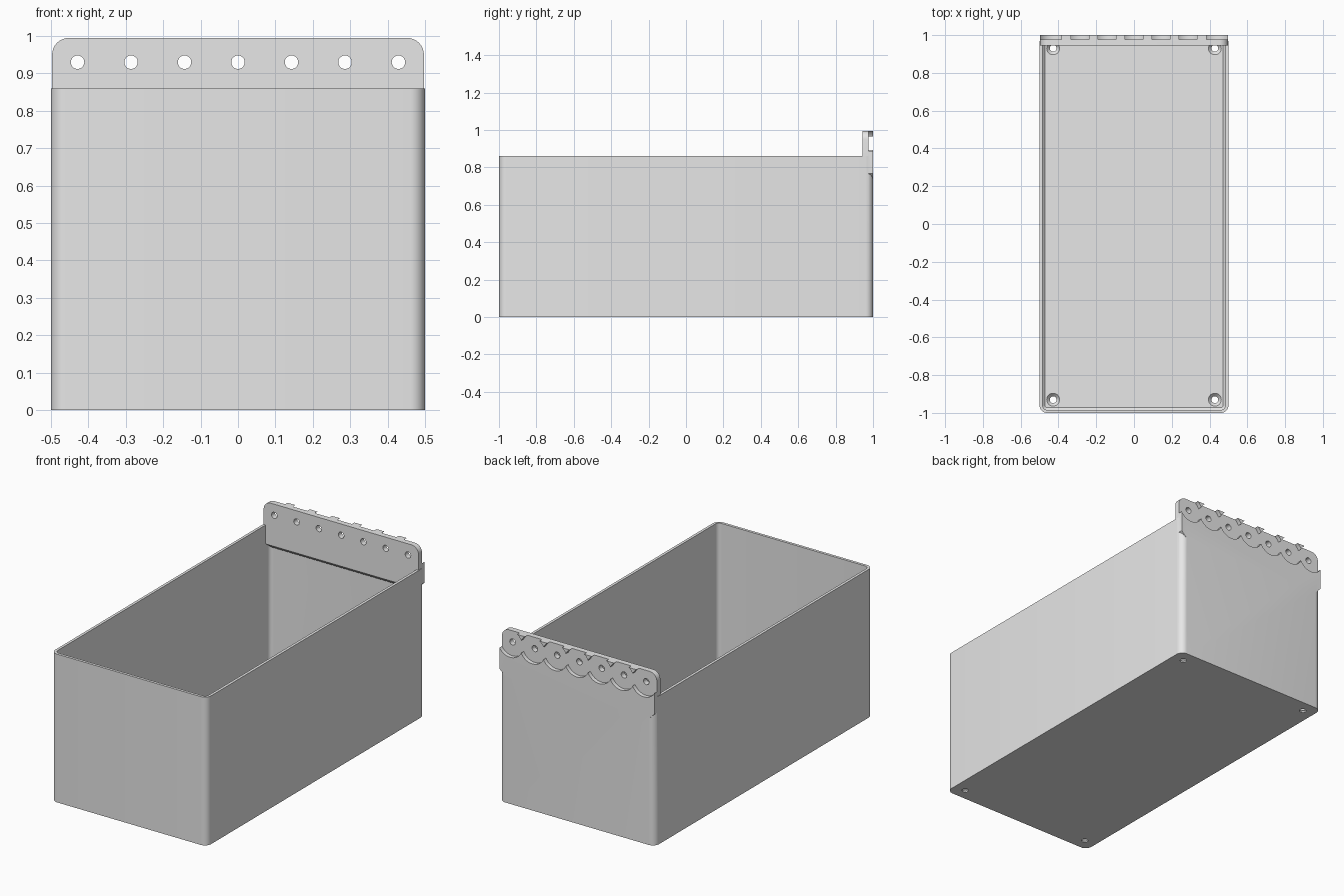
import bpy, bmesh
from math import sin, cos, pi
from mathutils import Vector

if "Cube" in bpy.data.objects:
    bpy.data.objects.remove(bpy.data.objects["Cube"])

grey = bpy.data.materials.new("light_grey_plastic")
grey.use_nodes = True
grey.diffuse_color = (0.8, 0.8, 0.8, 1)
grey.node_tree.nodes["Principled BSDF"].inputs["Base Color"].default_value = (0.8, 0.8, 0.8, 1)

HEIGHT, WALL, CORNER = 0.86, 0.016, 0.04
FLOOR = 0.025


def make(name, bm):
    bmesh.ops.recalc_face_normals(bm, faces=bm.faces)
    mesh = bpy.data.meshes.new(name)
    bm.to_mesh(mesh)
    bm.free()
    mesh.materials.append(grey)
    obj = bpy.data.objects.new(name, mesh)
    bpy.context.collection.objects.link(obj)
    return obj


def arc(cx, cy, r, start, end, n=8):
    return [(cx + r * cos(start + (end - start) * i / n),
             cy + r * sin(start + (end - start) * i / n)) for i in range(n + 1)]


def rounded_ring(bm, inset, z):
    """Rounded rectangle following the bin outline, moved inward."""
    x, y, r = 0.5 - CORNER, 1 - CORNER, max(CORNER - inset, 0.008)
    x, y = 0.5 - inset - r, 1 - inset - r
    pts = []
    for k, (sx, sy) in enumerate([(1, 1), (-1, 1), (-1, -1), (1, -1)]):
        pts += arc(sx * x, sy * y, r, k * pi / 2, (k + 1) * pi / 2)
    return [bm.verts.new((px, py, z)) for px, py in pts]


def lathe(name, profile, origin, axis, n=40):
    """Closed round solid; profile holds (radius, distance along the axis)."""
    bm = bmesh.new()
    turn = Vector((0, 0, 1)).rotation_difference(Vector(axis))
    rings = [[bm.verts.new(Vector(origin) + turn @ Vector((px, py, h)))
              for px, py in arc(0, 0, r, 0, 2 * pi, n)[:-1]] for r, h in profile]
    skin(bm, rings)
    return make(name, bm)


def skin(bm, rings):
    for a, b in zip(rings, rings[1:]):
        for i in range(len(a)):
            j = (i + 1) % len(a)
            bm.faces.new((a[i], a[j], b[j], b[i]))
    bm.faces.new(rings[0])
    bm.faces.new(rings[-1])


def combine(obj, tool, operation):
    tool.hide_render = True
    mod = obj.modifiers.new(operation.lower(), "BOOLEAN")
    mod.operation, mod.solver, mod.object = operation, "EXACT", tool
    bpy.context.view_layer.objects.active = obj
    bpy.ops.object.modifier_apply(modifier=mod.name)
    bpy.data.objects.remove(tool)


# Open bin with thin walls and a small chamfer around the inner floor
bm = bmesh.new()
skin(bm, [rounded_ring(bm, 0, 0), rounded_ring(bm, 0, HEIGHT),
          rounded_ring(bm, WALL, HEIGHT), rounded_ring(bm, WALL, FLOOR + 0.012),
          rounded_ring(bm, WALL + 0.012, FLOOR)])
storage_bin = make("storage_bin", bm)

# Mounting plate: rounded top, chamfered lower corners
bm = bmesh.new()
half, top, r = 0.497, 0.995, 0.045
right = [(0.46, 0.73), (half, 0.767)] + arc(half - r, top - r, r, 0, pi / 2)
outline = right + [(-x, z) for x, z in reversed(right)]
skin(bm, [[bm.verts.new((x, y, z)) for x, z in outline] for y in (0.945, 1.0)])
# Sloped underside where the plate meets the inner wall
cut = bmesh.ops.bisect_plane(bm, geom=bm.verts[:] + bm.edges[:] + bm.faces[:],
                             plane_co=(0, 0.945, 0.75), plane_no=(0, -1, -1),
                             clear_outer=True)
bmesh.ops.holes_fill(bm, edges=[e for e in bm.edges if e.is_boundary], sides=0)
combine(storage_bin, make("mounting_plate", bm), "UNION")

# Row of overlapping round recesses with screw holes through the plate
for i in range(-3, 4):
    spot = (i * 0.143, 0.977, 0.93)
    combine(storage_bin, lathe("recess_cutter", [(0.08, 0), (0.08, 0.1)],
                               spot, (0, 1, 0), 64), "DIFFERENCE")
    combine(storage_bin, lathe("plate_hole_cutter", [(0.018, -0.1), (0.018, 0.1)],
                               spot, (0, 1, 0)), "DIFFERENCE")

# Countersunk holes in the floor corners
for sx in (-1, 1):
    for sy in (-1, 1):
        combine(storage_bin, lathe("floor_hole_cutter",
                                   [(0.018, -0.05), (0.018, 0.008), (0.034, FLOOR),
                                    (0.034, FLOOR + 0.02)],
                                   (sx * 0.428, sy * 0.93, 0), (0, 0, 1)), "DIFFERENCE")

# Smooth rounded surfaces, crisp edges
bpy.ops.object.select_all(action="DESELECT")
storage_bin.select_set(True)
bpy.context.view_layer.objects.active = storage_bin
bpy.ops.object.shade_smooth_by_angle(angle=pi / 6)
